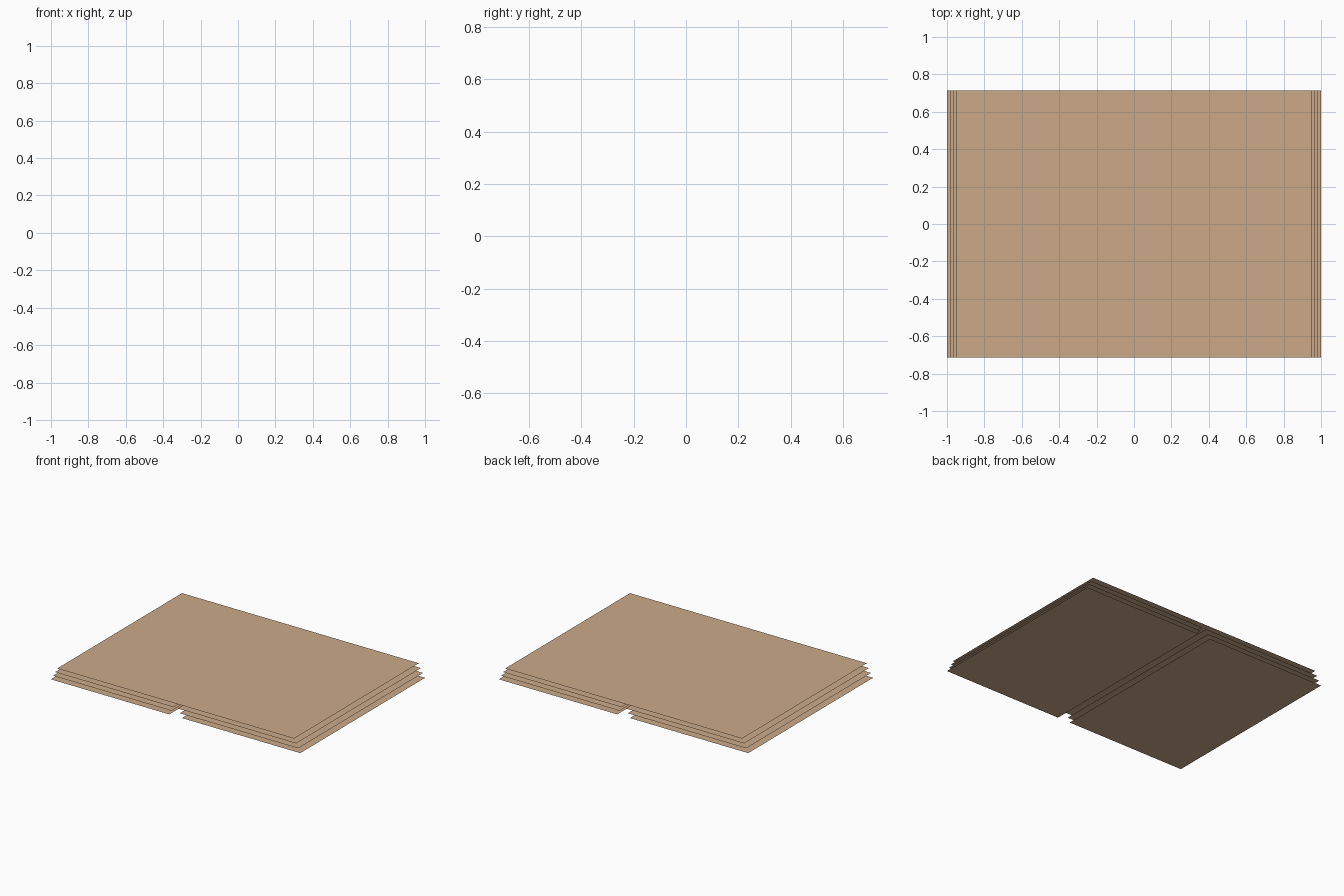
import bpy, bmesh

if "Cube" in bpy.data.objects:
    bpy.data.objects.remove(bpy.data.objects["Cube"])

LEVELS = 4          # stacked sheets per side
HALF_DEPTH = 0.715
PAGE_WIDTH = 0.95
SPREAD = 0.05       # how far the lowest sheets slide outwards
HEIGHT = 0.092

paper = bpy.data.materials.new("paper")
paper.diffuse_color = (0.60, 0.40, 0.25, 1)
paper.use_nodes = True
paper.node_tree.nodes["Principled BSDF"].inputs["Base Color"].default_value = paper.diffuse_color


def sheet(name, x0, x1, z):
    """One flat, thin sheet facing up."""
    bm = bmesh.new()
    d = HALF_DEPTH
    bm.faces.new([bm.verts.new((x, y, z)) for x, y in
                  ((x0, -d), (x1, -d), (x1, d), (x0, d))])
    mesh = bpy.data.meshes.new(name)
    bm.to_mesh(mesh)
    bm.free()
    mesh.materials.append(paper)
    bpy.context.collection.objects.link(bpy.data.objects.new(name, mesh))


# Top spread, where both halves meet in the middle
sheet("top_spread", -PAGE_WIDTH, PAGE_WIDTH, HEIGHT)

# Lower sheets, fanned outwards to the left and right
for i in range(1, LEVELS):
    t = i / (LEVELS - 1)
    inner, z = SPREAD * t, HEIGHT * (1 - t)
    outer = inner + PAGE_WIDTH
    sheet(f"left_page_{i}", -outer, -inner, z)
    sheet(f"right_page_{i}", inner, outer, z)
